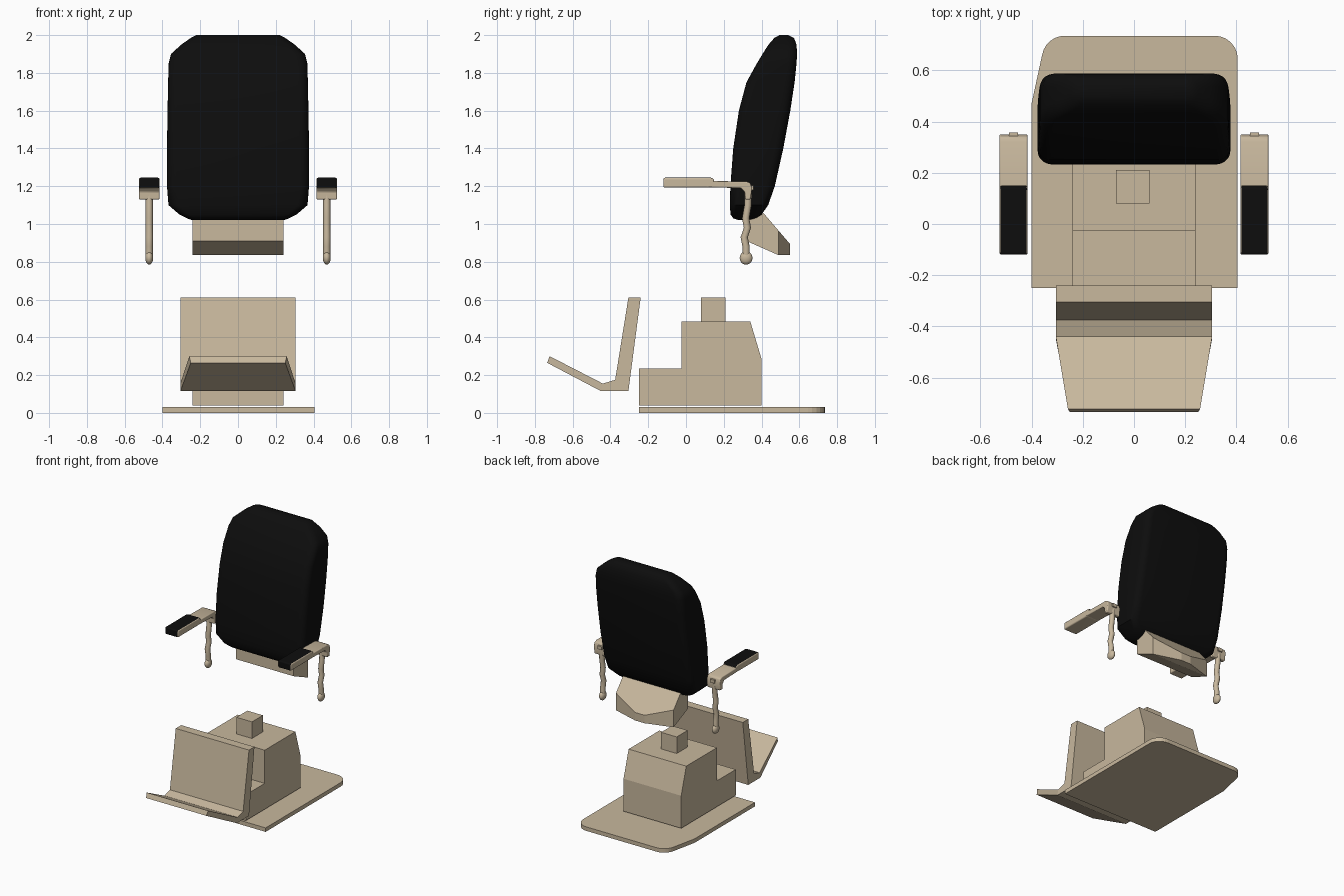
import bpy, bmesh, math
from mathutils import Vector, Matrix

cube = bpy.data.objects.get("Cube")
if cube:
    bpy.data.objects.remove(cube)


def material(name, color):
    m = bpy.data.materials.new(name)
    m.use_nodes = True
    m.diffuse_color = color
    m.node_tree.nodes["Principled BSDF"].inputs["Base Color"].default_value = color
    return m


TAN = material("tan paint", (0.58, 0.48, 0.34, 1))
BLACK = material("black leather", (0.004, 0.004, 0.004, 1))


def finish(bm, name, mats=(TAN,), bevel=0, smooth=False):
    """Turn a bmesh into an object, with optional bevel and smooth shading."""
    bmesh.ops.recalc_face_normals(bm, faces=bm.faces)
    mesh = bpy.data.meshes.new(name)
    bm.to_mesh(mesh)
    bm.free()
    ob = bpy.data.objects.new(name, mesh)
    bpy.context.collection.objects.link(ob)
    for m in mats:
        mesh.materials.append(m)
    if bevel:
        mod = ob.modifiers.new("bevel", "BEVEL")
        mod.width, mod.segments = bevel, 3
    if smooth:
        bpy.ops.object.select_all(action="DESELECT")
        ob.select_set(True)
        bpy.context.view_layer.objects.active = ob
        bpy.ops.object.shade_smooth_by_angle(angle=math.radians(40))
    return ob


def side_profile(points, width=0.0, caps=None, x=0.0):
    """Span a (y, z[, half width]) profile across x; caps list the end faces."""
    bm = bmesh.new()
    ends = []
    for s in (-1, 1):
        ends.append([bm.verts.new((x + s * (p[2] if len(p) > 2 else width), p[0], p[1]))
                     for p in points])
    n = len(points)
    for i in range(n):
        j = (i + 1) % n
        bm.faces.new((ends[0][i], ends[0][j], ends[1][j], ends[1][i]))
    for end in ends:
        for cap in caps or [range(n)]:
            bm.faces.new([end[i] for i in cap])
    return bm


def rings(loops):
    """Skin a stack of equal closed loops and cap both ends."""
    bm = bmesh.new()
    rows = [[bm.verts.new(p) for p in loop] for loop in loops]
    n = len(rows[0])
    for a, b in zip(rows, rows[1:]):
        for i in range(n):
            j = (i + 1) % n
            bm.faces.new((a[i], a[j], b[j], b[i]))
    bm.faces.new(rows[0])
    bm.faces.new(rows[-1])
    return bm


def arc(cx, cy, r, start, end, steps=6):
    angles = [math.radians(start + (end - start) * i / steps) for i in range(steps + 1)]
    return [(cx + r * math.cos(a), cy + r * math.sin(a)) for a in angles]


# Floor plate, with rounded rear corners and one tapering side
outline = [(-0.4, -0.25), (0.405, -0.25)]
outline += arc(0.315, 0.645, 0.09, 0, 90)
outline += arc(-0.27, 0.645, 0.09, 90, 170)
outline += [(-0.4, 0.47)]
finish(rings([[(x, y, z) for x, y in outline] for z in (0, 0.03)]), "floor_plate")

# Stepped pedestal and its post
finish(side_profile([(-0.25, 0.04), (0.4, 0.04), (0.4, 0.285), (0.34, 0.485),
                     (-0.025, 0.485), (-0.025, 0.235), (-0.25, 0.235)], 0.24), "pedestal")
finish(side_profile([(0.08, 0.48), (0.21, 0.48), (0.21, 0.61), (0.08, 0.61)],
                    0.065, x=-0.005), "pedestal_post")

# Leg panel and tapering foot rest
W = 0.305
finish(side_profile([(-0.24, 0.61, W), (-0.305, 0.61, W), (-0.375, 0.175, W),
                     (-0.44, 0.155, W), (-0.722, 0.3, 0.258), (-0.735, 0.265, 0.25),
                     (-0.45, 0.115, W), (-0.305, 0.115, W)],
                    caps=[(0, 1, 2, 7), (2, 3, 6, 7), (3, 4, 5, 6)]), "foot_rest")

# Bracket under the backrest, tapering to the rear
W, R = 0.24, 0.04
finish(side_profile([(0.32, 1.1, W), (0.32, 0.91, W), (0.49, 0.835, W), (0.55, 0.835, R),
                     (0.55, 0.895, R), (0.49, 0.965, W), (0.4, 1.07, W)],
                    caps=[(0, 1, 2, 5, 6), (2, 3, 4, 5)]), "back_bracket")


# Cushioned backrest: rounded sections given as height, front, rear, half width
def section(z, front, rear, w):
    r = min(0.05, (rear - front) * 0.45)
    pts = []
    for cx, cy, a in ((w - r, rear - r, 0), (r - w, rear - r, 90),
                      (r - w, front + r, 180), (w - r, front + r, 270)):
        pts += [(x, y, z) for x, y in arc(cx, cy, r, a, a + 90, 5)]
    return pts


sections = [(1.02, 0.28, 0.34, 0.24), (1.03, 0.25, 0.37, 0.27), (1.05, 0.236, 0.4, 0.31),
            (1.1, 0.232, 0.435, 0.368), (1.2, 0.235, 0.47, 0.376), (1.4, 0.25, 0.515, 0.376),
            (1.6, 0.28, 0.552, 0.373), (1.75, 0.32, 0.575, 0.37), (1.85, 0.375, 0.585, 0.367),
            (1.9, 0.405, 0.588, 0.355), (1.95, 0.437, 0.585, 0.3),
            (1.985, 0.468, 0.572, 0.25), (2.0, 0.495, 0.54, 0.22)]
finish(rings([section(*s) for s in sections]), "backrest", (BLACK,), smooth=True)

# Armrests, one per side
for side, sx in (("left", 1), ("right", -1)):
    x = sx * 0.47

    # Grip: leather on the top and front, paint on the sides and below
    bm = side_profile([(-0.12, 1.192), (0.12, 1.192), (0.15, 1.215),
                       (0.15, 1.232), (0.14, 1.245), (-0.12, 1.245)], 0.055, x=x)
    bmesh.ops.recalc_face_normals(bm, faces=bm.faces)
    for f in bm.faces:
        f.normal_update()
        f.material_index = int(f.normal.z > 0.5 or f.normal.y < -0.5)
    finish(bm, side + "_arm_pad", (TAN, BLACK), bevel=0.009, smooth=True)

    # Flat arm that turns down at the rear
    finish(side_profile([(0.1, 1.195), (0.29, 1.19), (0.31, 1.17), (0.312, 1.13),
                         (0.342, 1.13), (0.35, 1.19), (0.34, 1.217), (0.32, 1.225),
                         (0.1, 1.228)], 0.055, x=x,
                        caps=[(0, 1, 7, 8), (1, 2, 3, 4, 5, 6, 7)]),
           side + "_arm", bevel=0.006, smooth=True)
    finish(side_profile([(0.34, 1.18), (0.358, 1.18), (0.358, 1.205), (0.34, 1.205)],
                        0.018, x=x), side + "_arm_stud")

    # Wavy post
    path = [(0.33, 1.17), (0.328, 1.1), (0.316, 1.03), (0.325, 0.98),
            (0.308, 0.93), (0.318, 0.88), (0.318, 0.82)]
    loops = [[(px, py, z) for px, py in arc(x, y, 0.019, 0, 330, 11)] for y, z in path]
    finish(rings(loops), side + "_arm_post", smooth=True)

    # Knob at the foot of the post
    bm = bmesh.new()
    bmesh.ops.create_uvsphere(bm, u_segments=16, v_segments=10, radius=1,
                              matrix=Matrix.Translation((x, 0.318, 0.82))
                              @ Matrix.Diagonal((0.021, 0.034, 0.035, 1)))
    finish(bm, side + "_post_knob", smooth=True)
